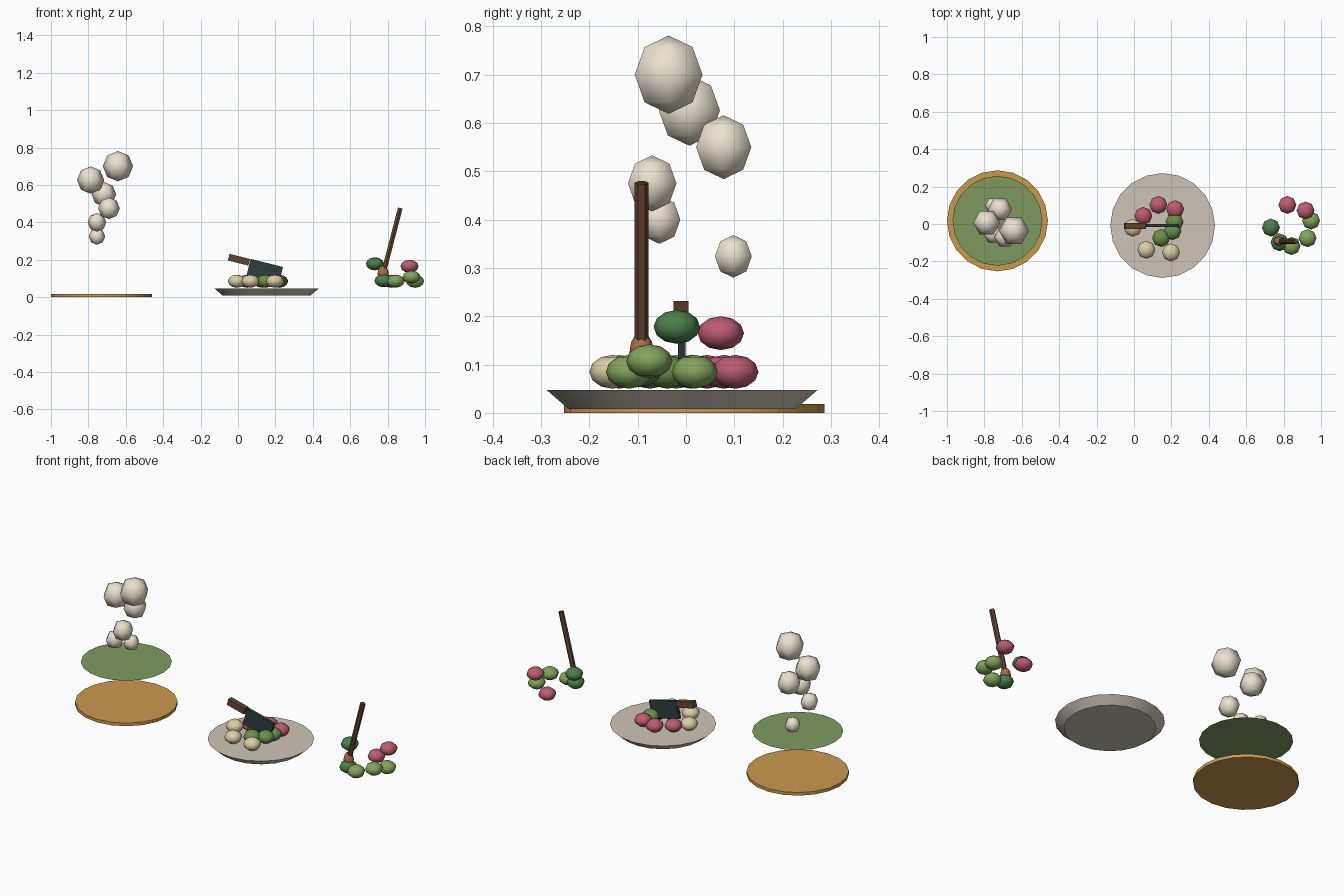
import bpy, bmesh
from math import sin, cos, pi, radians
from mathutils import Matrix

if "Cube" in bpy.data.objects:
    bpy.data.objects.remove(bpy.data.objects["Cube"])


def mat(name, hexcol):
    m = bpy.data.materials.new(name)
    c = [int(hexcol[i:i + 2], 16) / 255 for i in (0, 2, 4)]
    m.diffuse_color = [((v + 0.055) / 1.055) ** 2.4 if v > 0.04 else v / 12.92 for v in c] + [1]
    m.use_nodes = True
    m.node_tree.nodes["Principled BSDF"].inputs["Base Color"].default_value = m.diffuse_color
    return m


M = {n: mat(n, h) for n, h in dict(
    wood="cb994f", herb="7f9a60", steam="eae1cf", dish="cfc5b6", steel="2e3d3f",
    handle="664530", bowl="a96c48", red="bd5c72", light_green="84a45c",
    green="6d8f4a", dark_green="4c7f4c", cream="dccfa6").items()}


def lathe(name, profile, n, loc, material, scale=(1, 1, 1), phase=0, tilt=0, smooth=None):
    """Revolve (radius, z) points about z, closing the ends with caps or poles."""
    bm = bmesh.new()
    rings = []
    for r, z in profile:
        count = n if r > 1e-6 else 1
        rings.append([bm.verts.new((r * cos(phase + 2 * pi * i / n),
                                    r * sin(phase + 2 * pi * i / n), z)) for i in range(count)])
    for a, b in zip(rings, rings[1:]):
        for i in range(n):
            j = (i + 1) % n
            q = [a[i % len(a)], a[j % len(a)], b[j % len(b)], b[i % len(b)]]
            bm.faces.new(list(dict.fromkeys(q)))
    if len(rings[-1]) > 1:
        bm.faces.new(rings[-1])
        if len(rings) > 1:
            bm.faces.new(rings[0][::-1])
    return finish(name, bm, loc, material, scale, tilt, smooth)


def finish(name, bm, loc, material, scale=(1, 1, 1), tilt=0, smooth=None):
    bm.transform(Matrix.Rotation(tilt, 4, 'Y') @ Matrix.Diagonal((*scale, 1)))
    me = bpy.data.meshes.new(name)
    bm.to_mesh(me)
    bm.free()
    me.materials.append(M[material])
    ob = bpy.data.objects.new(name, me)
    ob.location = loc
    bpy.context.collection.objects.link(ob)
    if smooth:
        bpy.ops.object.select_all(action='DESELECT')
        ob.select_set(True)
        bpy.context.view_layer.objects.active = ob
        bpy.ops.object.shade_smooth_by_angle(angle=radians(smooth))
    return ob


def ball(name, loc, size, material, n, rings):
    prof = [(sin(pi * k / rings) if 0 < k < rings else 0, -cos(pi * k / rings))
            for k in range(rings + 1)]
    return lathe(name, prof, n, loc, material, size, smooth=80)


def box(name, loc, size, material, tilt):
    bm = bmesh.new()
    bmesh.ops.create_cube(bm, size=1)
    return finish(name, bm, loc, material, size, tilt)


# Wooden board with a flat green disc hovering above it
lathe("wooden_board", [(0.27, 0), (0.27, 0.018)], 20, (-0.73, 0.017, 0), "wood", smooth=30)
lathe("green_surface", [(0.24, 0)], 20, (-0.73, 0.017, 0.25), "herb")

# Rising steam puffs
for i, (x, y, z, r) in enumerate([
        (-0.642, -0.036, 0.70, 0.081), (-0.788, 0.007, 0.626, 0.073),
        (-0.717, 0.078, 0.55, 0.066), (-0.69, -0.07, 0.475, 0.058),
        (-0.754, -0.055, 0.40, 0.05), (-0.754, 0.098, 0.324, 0.044)]):
    ball(f"steam_puff_{i}", (x, y, z), (r, r, r), "steam", 6, 4)

# Plate
lathe("plate", [(0.235, 0.008), (0.28, 0.047)], 20, (0.153, -0.008, 0), "dish", smooth=30)

# Chopped pieces: on the plate, then the tossed ring at the right
PIECES = [
    ("red", 0.05, 0.043, 0.085), ("red", 0.13, 0.102, 0.085), ("red", 0.22, 0.079, 0.085),
    ("green", 0.217, 0.011, 0.085), ("green", 0.206, -0.038, 0.085),
    ("green", 0.145, -0.075, 0.085), ("cream", -0.006, -0.02, 0.085),
    ("cream", 0.066, -0.138, 0.085), ("cream", 0.198, -0.152, 0.085),
    ("red", 0.82, 0.102, 0.085), ("red", 0.917, 0.072, 0.165),
    ("light_green", 0.947, 0.018, 0.085), ("light_green", 0.928, -0.076, 0.107),
    ("light_green", 0.842, -0.118, 0.085), ("dark_green", 0.778, -0.098, 0.088),
    ("dark_green", 0.732, -0.019, 0.178)]
for i, (c, x, y, z) in enumerate(PIECES):
    ball(f"food_piece_{i}", (x, y, z), (0.048, 0.048, 0.035), c, 8, 6)

# Cleaver
box("cleaver_blade", (0.142, -0.009, 0.134), (0.178, 0.016, 0.1), "steel", radians(14))
box("cleaver_handle", (0.005, -0.01, 0.2), (0.113, 0.031, 0.036), "handle", radians(14))

# Long spoon
lathe("spoon_handle", [(0.0145, -0.174), (0.0145, 0.174)], 6, (0.824, -0.092, 0.308),
      "handle", phase=pi / 2, tilt=radians(14.5))
ball("spoon_bowl", (0.776, -0.092, 0.125), (0.03, 0.025, 0.043), "bowl", 8, 6)
